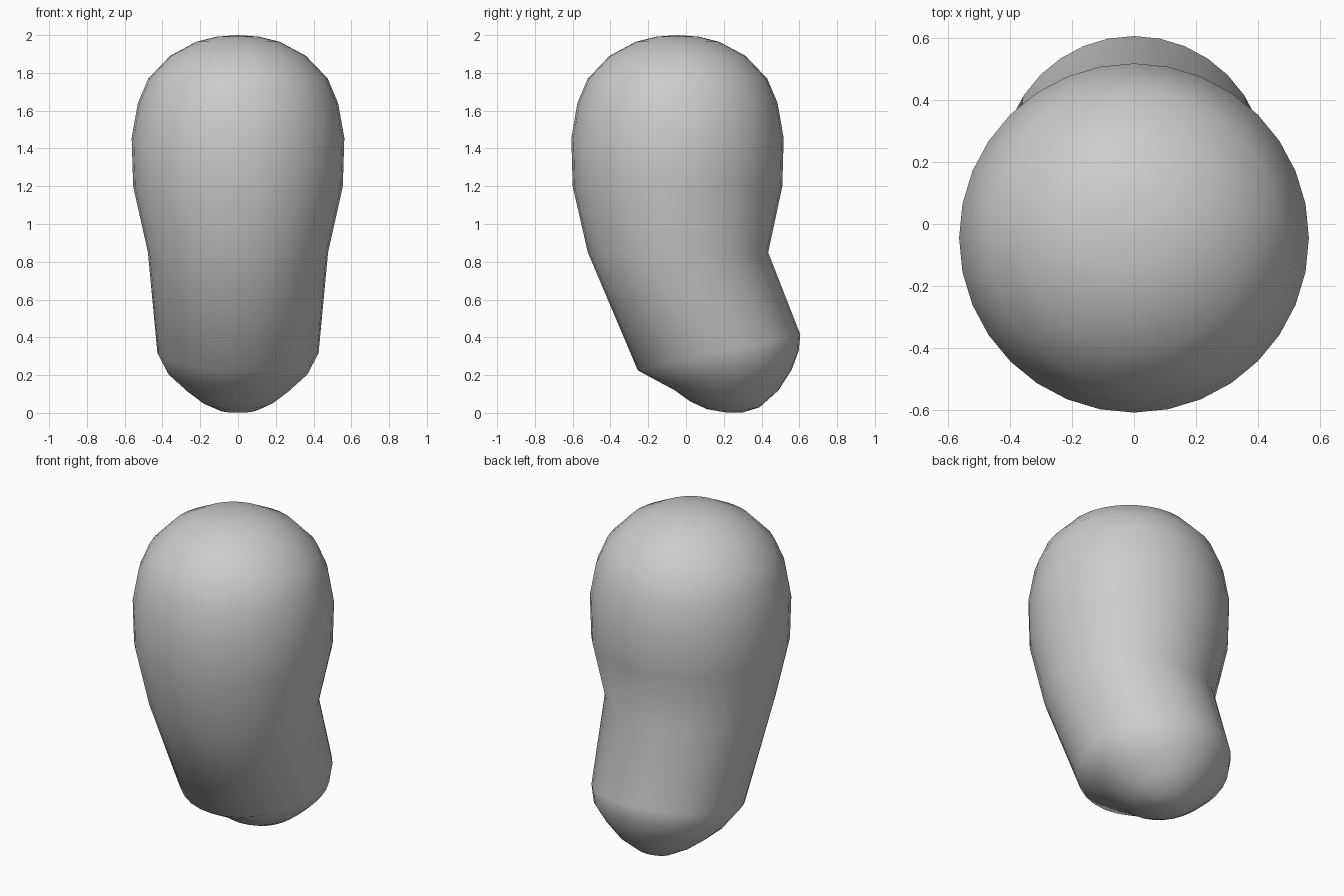
import bpy, bmesh, math

if "Cube" in bpy.data.objects:
    bpy.data.objects.remove(bpy.data.objects["Cube"])

SIDES = 32

# Rings as (front y, front z, back y, back z, half width in x), top to bottom
rings = [
    (-0.155, 1.992, 0.065, 1.992, 0.11),
    (-0.265, 1.965, 0.175, 1.965, 0.22),
    (-0.405, 1.89, 0.315, 1.89, 0.36),
    (-0.52, 1.77, 0.43, 1.77, 0.475),
    (-0.575, 1.64, 0.485, 1.64, 0.53),
    (-0.607, 1.455, 0.517, 1.455, 0.563),
    (-0.60, 1.20, 0.51, 1.20, 0.555),
    (-0.52, 0.85, 0.435, 0.85, 0.477),
    (-0.255, 0.225, 0.605, 0.415, 0.427),
    (-0.06, 0.12, 0.597, 0.33, 0.375),
    (0.02, 0.062, 0.56, 0.23, 0.29),
    (0.11, 0.02, 0.49, 0.12, 0.20),
    (0.22, 0.001, 0.39, 0.03, 0.10),
]

bm = bmesh.new()


def add_ring(y0, z0, y1, z1, half):
    verts = []
    for i in range(SIDES):
        a = 2 * math.pi * i / SIDES
        t = 0.5 + 0.5 * math.sin(a)
        verts.append(bm.verts.new((half * math.cos(a), y0 + (y1 - y0) * t, z0 + (z1 - z0) * t)))
    return verts


# Bent rounded body lofted through the rings
loops = [add_ring(*r) for r in rings]
for a, b in zip(loops, loops[1:]):
    for i in range(SIDES):
        j = (i + 1) % SIDES
        bm.faces.new((a[i], b[i], b[j], a[j]))

# Poles at both rounded ends
for loop, co in ((loops[0], (0, -0.045, 2.0)), (loops[-1], (0, 0.30, 0.002))):
    pole = bm.verts.new(co)
    for i in range(SIDES):
        bm.faces.new((pole, loop[i], loop[(i + 1) % SIDES]))

bmesh.ops.recalc_face_normals(bm, faces=bm.faces)
for f in bm.faces:
    f.smooth = True
mesh = bpy.data.meshes.new("bent_body")
bm.to_mesh(mesh)
bm.free()
body = bpy.data.objects.new("bent_body", mesh)
bpy.context.collection.objects.link(body)
